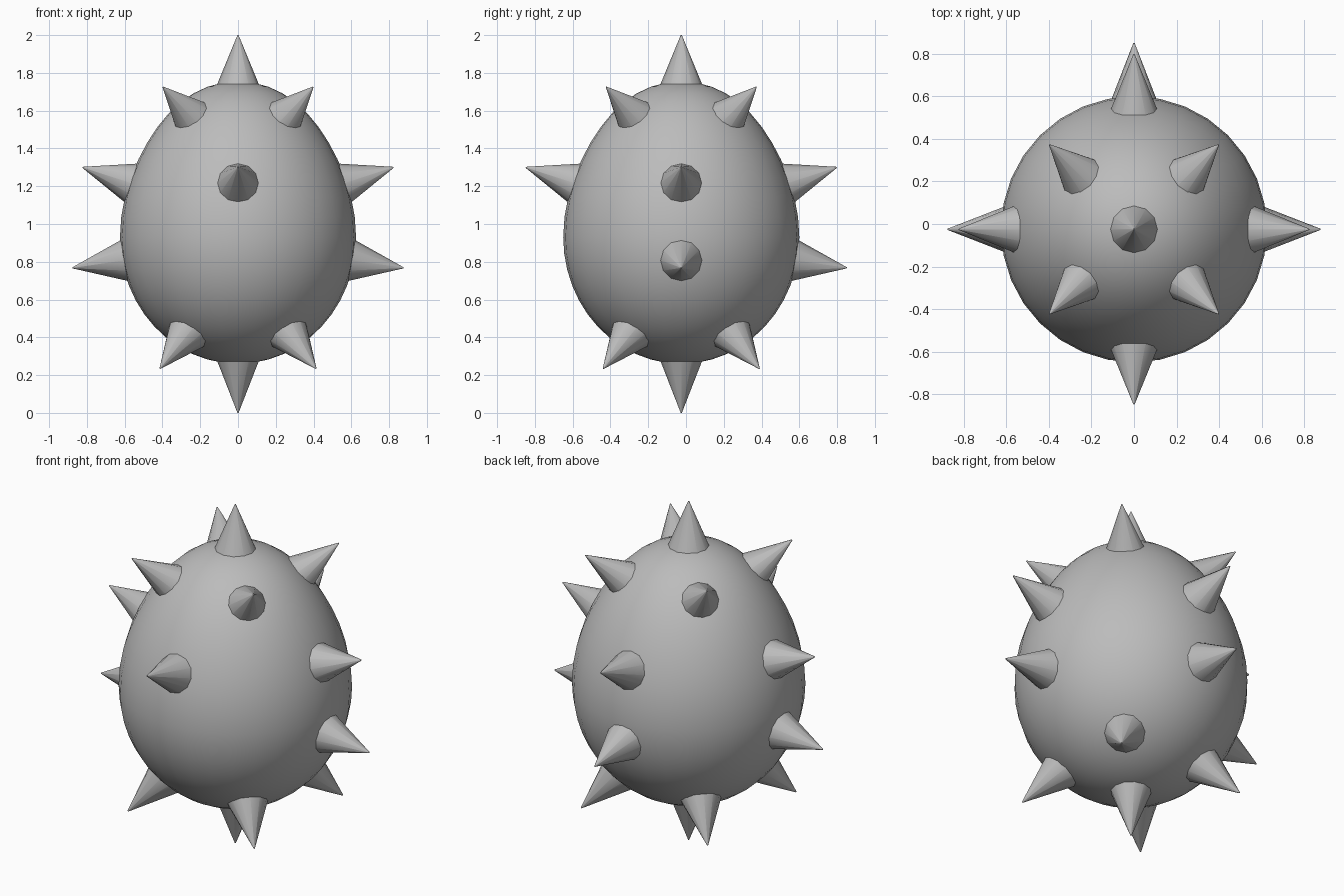
import bpy, bmesh, math
from mathutils import Vector

if "Cube" in bpy.data.objects:
    bpy.data.objects.remove(bpy.data.objects["Cube"])

CY = -0.025  # body axis sits slightly forward

grey = bpy.data.materials.new("stone_grey")
grey.diffuse_color = (0.5, 0.5, 0.5, 1)
grey.use_nodes = True
grey.node_tree.nodes["Principled BSDF"].inputs["Base Color"].default_value = grey.diffuse_color


def finish(bm, name, angle):
    mesh = bpy.data.meshes.new(name)
    bm.to_mesh(mesh)
    bm.free()
    mesh.materials.append(grey)
    ob = bpy.data.objects.new(name, mesh)
    bpy.context.collection.objects.link(ob)
    bpy.ops.object.select_all(action='DESELECT')
    ob.select_set(True)
    bpy.context.view_layer.objects.active = ob
    bpy.ops.object.shade_smooth_by_angle(angle=math.radians(angle))
    return ob


# Egg-shaped body: taller above its widest ring than below
bm = bmesh.new()
bmesh.ops.create_uvsphere(bm, u_segments=32, v_segments=24, radius=1)
for v in bm.verts:
    s = v.co.z
    slim = 1 - 0.14 * s * s * (1 - s * s) if s > 0 else 1
    v.co = (v.co.x * 0.625 * slim, v.co.y * 0.625 * slim,
            s * (0.825 if s > 0 else 0.67) + 0.93)
body = finish(bm, "egg_body", 60)
body.location.y = CY


def spike(name, base, tip):
    """Cone from base to tip, with its root sunk into the body."""
    base, tip = Vector(base), Vector(tip)
    axis = tip - base
    sink = 0.15
    bm = bmesh.new()
    bmesh.ops.create_cone(bm, cap_ends=True, segments=12,
                          radius1=0.11 * (1 + sink), radius2=0.003,
                          depth=axis.length * (1 + sink))
    ob = finish(bm, name, 40)
    ob.rotation_euler = axis.to_track_quat('Z', 'Y').to_euler()
    ob.location = (base - axis * sink + tip) / 2 + Vector((0, CY, 0))


# Vertical spikes
spike("top_spike", (0, 0, 1.74), (0, 0, 2.0))
spike("bottom_spike", (0, 0, 0.275), (0, 0, 0))

# Rings of side spikes; the lower ring has none at the front
for side, (x, y) in {"right": (1, 0), "back": (0, 1),
                     "left": (-1, 0), "front": (0, -1)}.items():
    spike("upper_spike_" + side, (0.56 * x, 0.56 * y, 1.215),
          (0.823 * x, 0.823 * y, 1.30))
    if side != "front":
        spike("lower_spike_" + side, (0.60 * x, 0.60 * y, 0.808),
              (0.876 * x, 0.876 * y, 0.768))

# Diagonal spikes on the shoulders and underside
for x in (-1, 1):
    for y in (-1, 1):
        side = ("back_" if y > 0 else "front_") + ("right" if x > 0 else "left")
        spike("shoulder_spike_" + side, (0.24 * x, 0.24 * y, 1.56),
              (0.397 * x, 0.397 * y, 1.725))
        spike("underside_spike_" + side, (0.27 * x, 0.27 * y, 0.42),
              (0.413 * x, 0.413 * y, 0.235))
